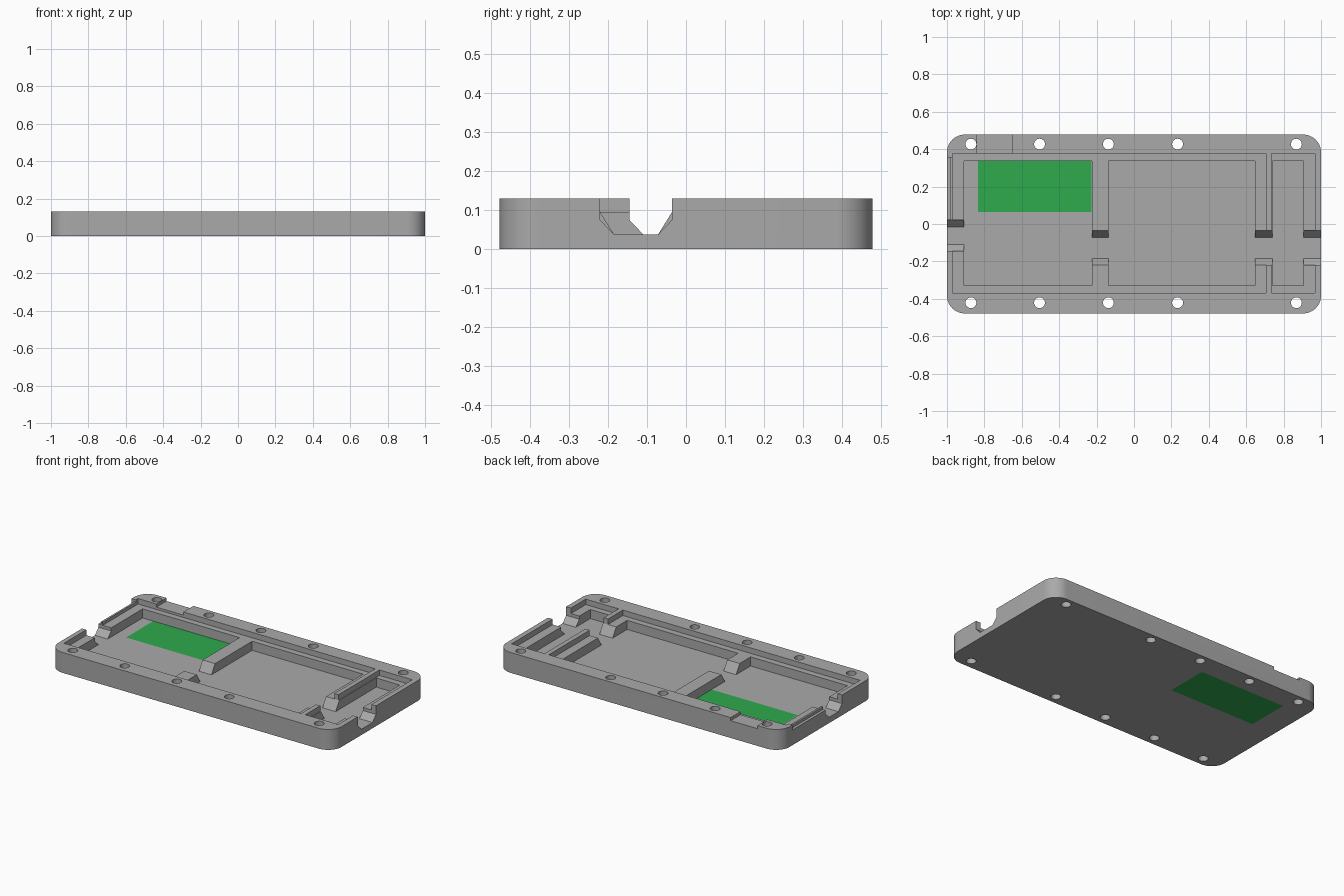
import bpy, bmesh, math

if "Cube" in bpy.data.objects:
    bpy.data.objects.remove(bpy.data.objects["Cube"])

H, LEDGE, FLOOR = 0.13, 0.095, 0.037


def material(name, rgb):
    m = bpy.data.materials.new(name)
    m.diffuse_color = (*rgb, 1)
    m.use_nodes = True
    m.node_tree.nodes["Principled BSDF"].inputs["Base Color"].default_value = m.diffuse_color
    return m


GREY = material("grey plastic", (0.40, 0.40, 0.40))
GREEN = material("green plate", (0.028, 0.40, 0.075))


def prism(name, pts, vec, mat=GREY):
    """Extrude a closed polygon of 3D points along vec."""
    bm = bmesh.new()
    face = bm.faces.new([bm.verts.new(p) for p in pts])
    out = bmesh.ops.extrude_face_region(bm, geom=[face])
    verts = [g for g in out["geom"] if isinstance(g, bmesh.types.BMVert)]
    bmesh.ops.translate(bm, verts=verts, vec=vec)
    bmesh.ops.recalc_face_normals(bm, faces=bm.faces)
    me = bpy.data.meshes.new(name)
    bm.to_mesh(me)
    bm.free()
    me.materials.append(mat)
    ob = bpy.data.objects.new(name, me)
    bpy.context.collection.objects.link(ob)
    return ob


def box(name, x0, x1, y0, y1, z0, z1, mat=GREY):
    return prism(name, [(x0, y0, z0), (x1, y0, z0), (x1, y1, z0), (x0, y1, z0)],
                 (0, 0, z1 - z0), mat)


def arc(cx, cy, r, a0, a1, n):
    return [(cx + r * math.cos(a0 + (a1 - a0) * i / n),
             cy + r * math.sin(a0 + (a1 - a0) * i / n), 0) for i in range(n + 1)]


# Tray body: rounded rectangle
R, HX, HY = 0.095, 1.0, 0.478
outline = []
for k, (sx, sy) in enumerate([(1, 1), (-1, 1), (-1, -1), (1, -1)]):
    outline += arc(sx * (HX - R), sy * (HY - R), R,
                   k * math.pi / 2, (k + 1) * math.pi / 2, 12)
tray = prism("tray", outline, (0, 0, H))


def cut(cutter):
    cutter.hide_render = True
    mod = tray.modifiers.new("cut", 'BOOLEAN')
    mod.operation, mod.solver, mod.object = 'DIFFERENCE', 'EXACT', cutter
    bpy.context.view_layer.objects.active = tray
    bpy.ops.object.modifier_apply(modifier=mod.name)
    bpy.data.objects.remove(cutter)


# Two lid recesses, leaving a full-height ridge between them
for x0, x1 in [(-0.97, 0.705), (0.735, 0.967)]:
    cut(box("recess", x0, x1, -0.37, 0.377, LEDGE, 0.3))

# Three compartments
for x0, x1 in [(-0.91, -0.225), (-0.137, 0.647), (0.74, 0.907)]:
    cut(box("compartment", x0, x1, -0.33, 0.338, FLOOR, 0.3))

# Cable notches with chamfered bottoms through end walls and partitions
for x0, x1, y0, y1, zc in [(-1.05, -0.89, -0.145, 0.021, 0.075),
                           (-0.25, -0.11, -0.22, -0.036, LEDGE),
                           (0.62, 0.76, -0.22, -0.036, LEDGE),
                           (0.89, 1.05, -0.22, -0.036, 0.075)]:
    c = 0.036
    cut(prism("notch", [(x0, y0, 0.3), (x0, y0, zc), (x0, y0 + c, FLOOR),
                        (x0, y1 - c, FLOOR), (x0, y1, zc), (x0, y1, 0.3)],
              (x1 - x0, 0, 0)))

# Shallow slot in the back rim and lowered left rim
cut(box("back_slot", -0.84, -0.65, 0.36, 0.6, 0.11, 0.3))
cut(box("left_rim", -1.1, -0.96, 0.0, 0.355, 0.115, 0.3))
cut(box("left_step", -1.1, -0.982, 0.0, 0.355, 0.097, 0.3))

# Screw holes
for x in (-0.872, -0.505, -0.137, 0.233, 0.868):
    for y in (0.427, -0.421):
        pts = arc(x, y, 0.029, 0, 2 * math.pi, 28)[:-1]
        cut(prism("hole", [(px, py, -0.1) for px, py, _ in pts], (0, 0, 0.5)))

# Floor window with green plate
WIN = (-0.835, -0.226, 0.064, 0.337)
cut(box("window", *WIN, -0.1, 0.06))
box("green_plate", *WIN, 0.0, FLOOR, GREEN)

# Smooth rounded corners and holes, sharp edges elsewhere
bpy.ops.object.select_all(action='DESELECT')
tray.select_set(True)
bpy.context.view_layer.objects.active = tray
bpy.ops.object.shade_smooth_by_angle(angle=math.radians(30))
